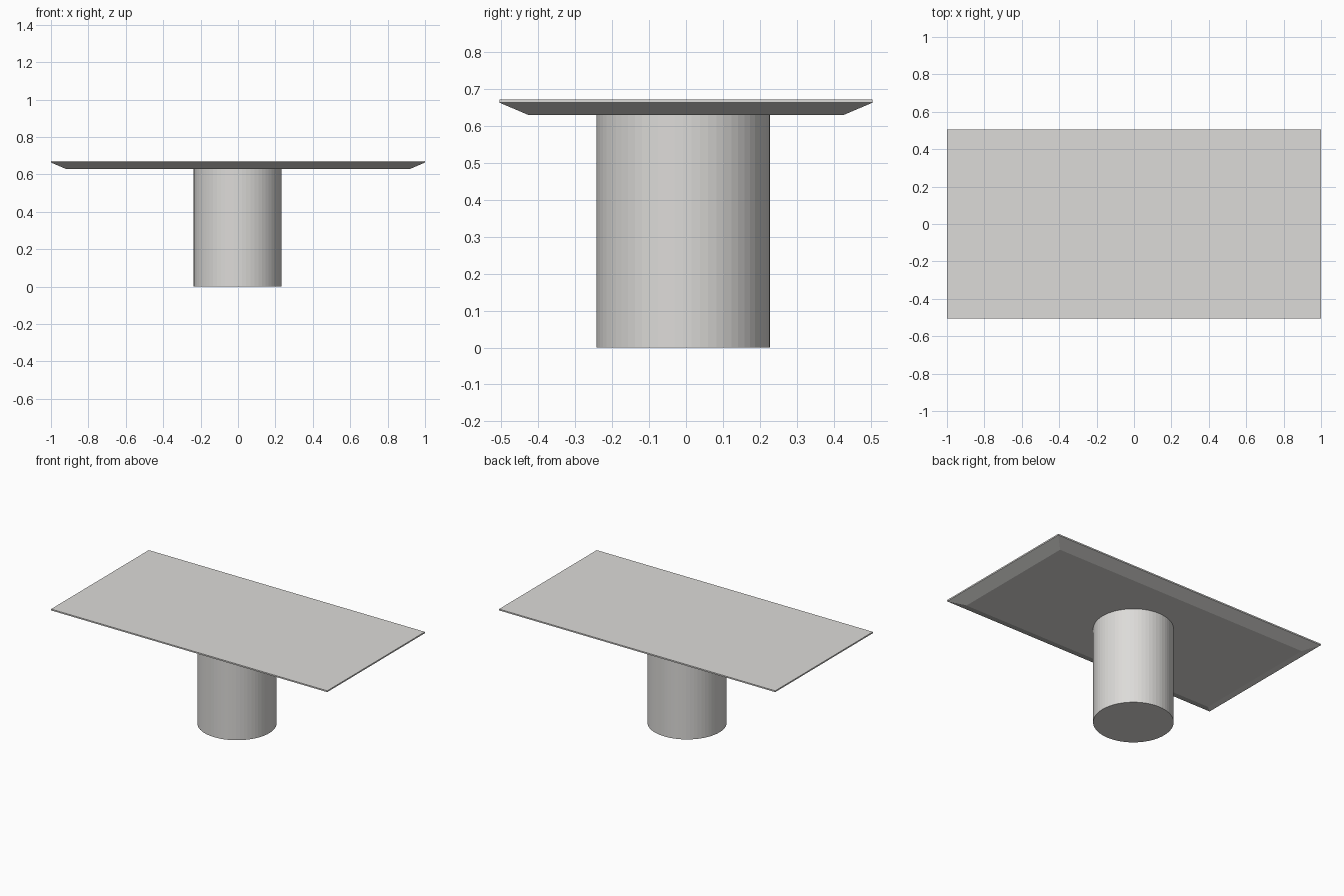
import bpy, bmesh
from mathutils import Matrix

if "Cube" in bpy.data.objects:
    bpy.data.objects.remove(bpy.data.objects["Cube"])

mat = bpy.data.materials.new("light warm grey")
mat.diffuse_color = (0.72, 0.71, 0.69, 1.0)
mat.use_nodes = True
mat.node_tree.nodes["Principled BSDF"].inputs["Base Color"].default_value = mat.diffuse_color


def make_object(name, bm):
    bmesh.ops.recalc_face_normals(bm, faces=bm.faces)
    mesh = bpy.data.meshes.new(name)
    bm.to_mesh(mesh)
    bm.free()
    mesh.materials.append(mat)
    obj = bpy.data.objects.new(name, mesh)
    bpy.context.collection.objects.link(obj)
    return obj


# Table top: thin upright rim above a wide bevel that slopes in underneath
bm = bmesh.new()
rings = []
for hx, hy, z in ((0.92, 0.425, 0.629), (1.0, 0.505, 0.663), (1.0, 0.505, 0.672)):
    rings.append([bm.verts.new((sx * hx, sy * hy, z))
                  for sx, sy in ((-1, -1), (1, -1), (1, 1), (-1, 1))])
for low, high in zip(rings, rings[1:]):
    for i in range(4):
        j = (i + 1) % 4
        bm.faces.new((low[i], low[j], high[j], high[i]))
bm.faces.new(rings[0][::-1])
bm.faces.new(rings[-1])
make_object("table_top", bm)

# Pedestal: faceted round column, set very slightly off centre
bm = bmesh.new()
height = 0.629
bmesh.ops.create_cone(bm, cap_ends=True, segments=64, radius1=0.235, radius2=0.235,
                      depth=height, matrix=Matrix.Translation((-0.002, -0.008, height / 2)))
make_object("pedestal", bm)
